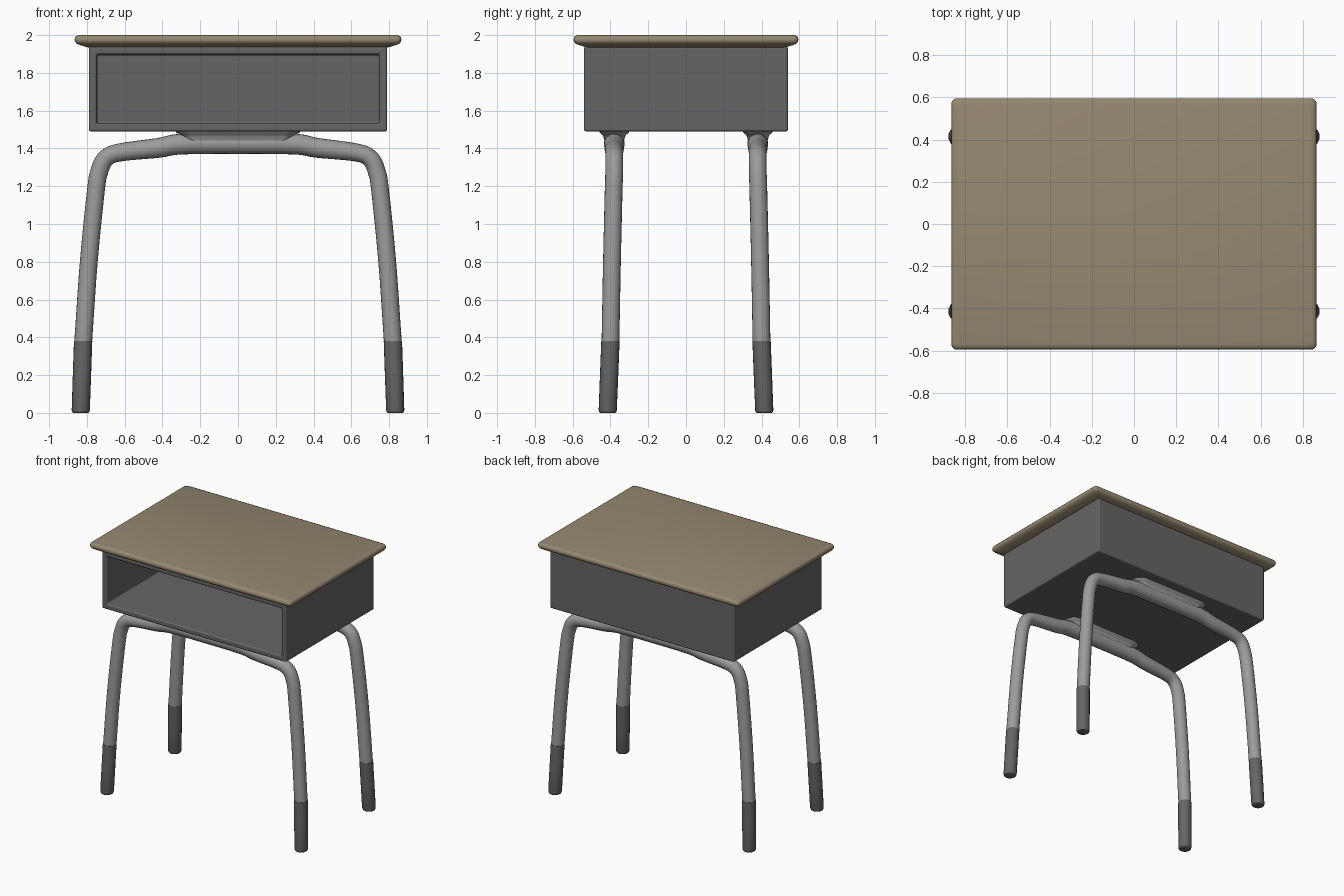
import bpy, bmesh
from math import cos, sin, pi, radians
from mathutils import Vector

if "Cube" in bpy.data.objects:
    bpy.data.objects.remove(bpy.data.objects["Cube"])


def material(name, rgb):
    m = bpy.data.materials.new(name)
    m.diffuse_color = (*rgb, 1)
    m.use_nodes = True
    m.node_tree.nodes["Principled BSDF"].inputs["Base Color"].default_value = m.diffuse_color
    return m


WOOD = material("tan_laminate", (0.30, 0.245, 0.16))
DARK = material("dark_grey", (0.13, 0.13, 0.13))
METAL = material("mid_grey", (0.33, 0.33, 0.33))


def finish(bm, name, mat, bevel=0, angle=40):
    bmesh.ops.recalc_face_normals(bm, faces=bm.faces)
    me = bpy.data.meshes.new(name)
    bm.to_mesh(me)
    bm.free()
    ob = bpy.data.objects.new(name, me)
    bpy.context.collection.objects.link(ob)
    me.materials.append(mat)
    bpy.ops.object.select_all(action='DESELECT')
    ob.select_set(True)
    bpy.context.view_layer.objects.active = ob
    bpy.ops.object.shade_smooth_by_angle(angle=radians(angle))
    if bevel:
        b = ob.modifiers.new("bevel", 'BEVEL')
        b.width, b.segments, b.limit_method = bevel, 3, 'ANGLE'
        b.harden_normals = True
    return ob


def loft(name, rings, mat):
    """Skin a list of closed point rings and cap both ends."""
    bm = bmesh.new()
    vs = [[bm.verts.new(p) for p in r] for r in rings]
    n = len(vs[0])
    for a, b in zip(vs, vs[1:]):
        for i in range(n):
            j = (i + 1) % n
            bm.faces.new((a[i], a[j], b[j], b[i]))
    bm.faces.new(vs[0])
    bm.faces.new(vs[-1])
    return finish(bm, name, mat)


def rounded_rect(hx, hy, r, z, cy=0, steps=5):
    pts = []
    for q, (sx, sy) in enumerate([(1, 1), (-1, 1), (-1, -1), (1, -1)]):
        for k in range(steps + 1):
            a = (q + k / steps) * pi / 2
            pts.append((sx * (hx - r) + r * cos(a), cy + sy * (hy - r) + r * sin(a), z))
    return pts


def smooth_path(pts, steps=5):
    """Catmull-Rom samples through the points."""
    p = [2 * pts[0] - pts[1]] + pts + [2 * pts[-1] - pts[-2]]
    out = []
    for a, b, c, d in zip(p, p[1:], p[2:], p[3:]):
        for k in range(steps):
            t = k / steps
            out.append(0.5 * (2 * b + (c - a) * t + (2 * a - 5 * b + 4 * c - d) * t * t
                              + (3 * b - a - 3 * c + d) * t ** 3))
    return out + [pts[-1]]


def ring(c, tangent, r, sides=20):
    u = Vector((0, 1, 0))
    u = (u - tangent * u.dot(tangent)).normalized()
    v = tangent.cross(u)
    return [c + r * (cos(2 * pi * k / sides) * u + sin(2 * pi * k / sides) * v)
            for k in range(sides)]


# Desk top with a rolled edge and undercut
profile = [(0.085, 1.932), (0.06, 1.938), (0.03, 1.947), (0.01, 1.955), (0.002, 1.965),
           (0, 1.976), (0.002, 1.987), (0.008, 1.995), (0.022, 2.0)]
loft("desk_top", [rounded_rect(0.865 - o, 0.595 - o, 0.025, z) for o, z in profile], WOOD)

# Storage box, open at the front
bm = bmesh.new()
bmesh.ops.create_cube(bm, size=1)
for v in bm.verts:
    v.co = (v.co.x * 1.58, v.co.y * 1.08, 1.715 + v.co.z * 0.45)
bm.faces.ensure_lookup_table()
front = min(bm.faces, key=lambda f: f.calc_center_median().y)
bmesh.ops.inset_region(bm, faces=[front], thickness=0.06)
back = bmesh.ops.extrude_discrete_faces(bm, faces=[front])["faces"]
bmesh.ops.translate(bm, verts=back[0].verts, vec=(0, 1.02, 0))
finish(bm, "storage_box", DARK, bevel=0.012)

# Leg frames: half path (x, offset from y = 0, z) from foot to middle
HALF = [(0.82, 0.40, 0.37), (0.79, 0.392, 0.8), (0.752, 0.383, 1.18), (0.735, 0.38, 1.275),
        (0.702, 0.38, 1.345), (0.63, 0.38, 1.378), (0.42, 0.38, 1.403), (0.3, 0.38, 1.423)]
for label, s in (("front", -1), ("back", 1)):
    right = [Vector((x, s * y, z)) for x, y, z in HALF]
    left = [Vector((-p.x, p.y, p.z)) for p in reversed(right)]
    path = smooth_path(right + [Vector((0, s * 0.38, 1.426))] + left)
    rings = []
    for i, c in enumerate(path):
        t = (path[min(i + 1, len(path) - 1)] - path[max(i - 1, 0)]).normalized()
        blend = min(1, max(0, (0.65 - abs(c.x)) / 0.35))
        rings.append(ring(c, t, 0.047 + 0.008 * blend))
    loft(label + "_leg_frame", rings, METAL)

    # Flared saddle joining the tube to the box
    saddle = [(0.27, 0.045, 1.42), (0.282, 0.053, 1.445), (0.292, 0.058, 1.462),
              (0.305, 0.064, 1.474), (0.325, 0.076, 1.483), (0.332, 0.08, 1.493)]
    loft(label + "_saddle", [rounded_rect(hx, hy, hy * 0.9, z, s * 0.38)
                             for hx, hy, z in saddle], METAL)

    # Foot sleeves
    for side, sx in (("right", 1), ("left", -1)):
        foot = []
        for z, r in ((0, 0.04), (0.004, 0.045), (0.014, 0.048), (0.2, 0.0485), (0.38, 0.0485)):
            k = z / 0.38
            c = Vector((sx * (0.833 - 0.013 * k), s * (0.415 - 0.015 * k), z))
            foot.append(ring(c, Vector((0, 0, 1)), r))
        loft(f"{label}_{side}_foot", foot, DARK)
